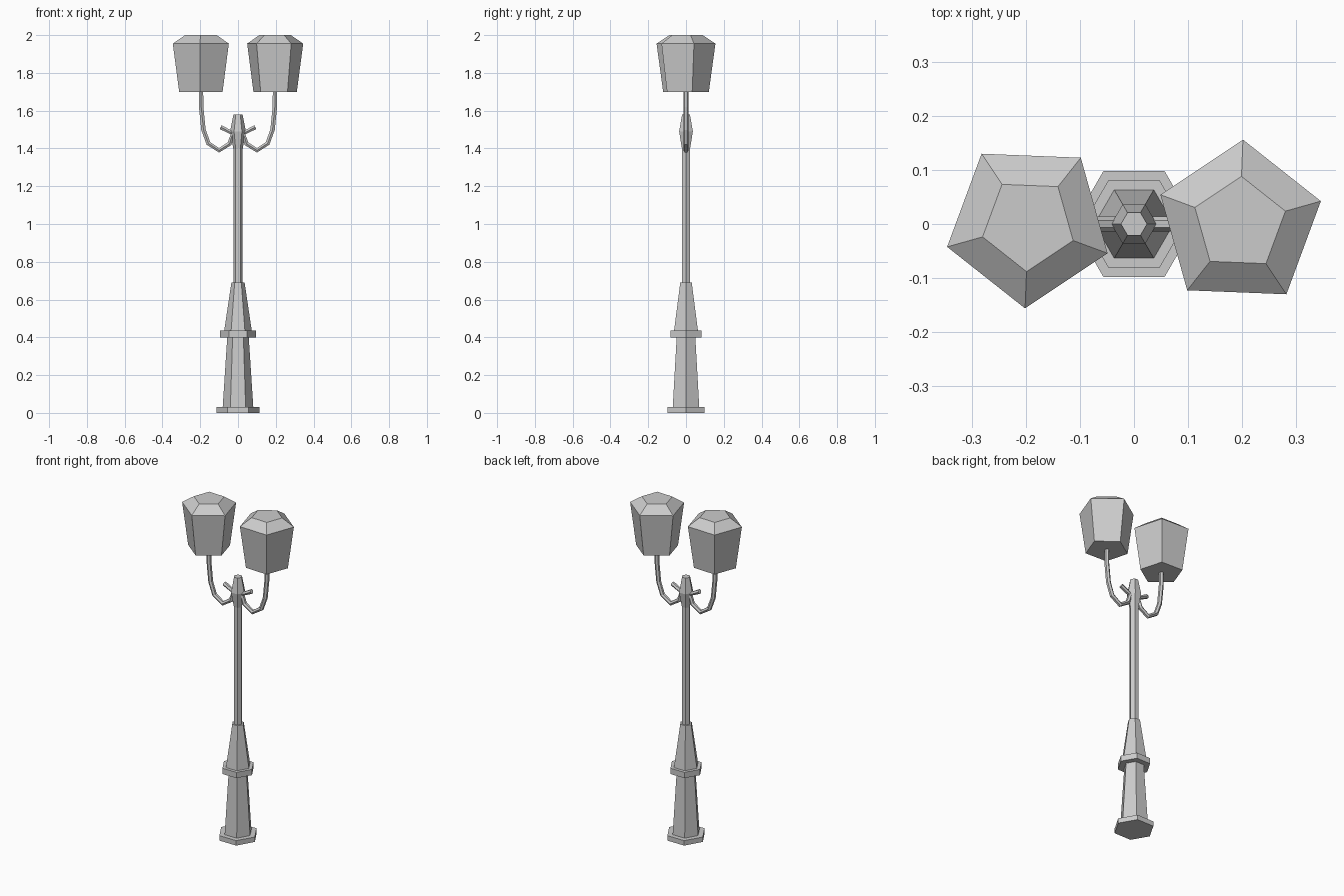
import bpy, bmesh
from math import cos, sin, pi, radians

if "Cube" in bpy.data.objects:
    bpy.data.objects.remove(bpy.data.objects["Cube"])


def loft(name, profile, sides, phase=0.0, cx=0.0):
    """Flat-faced, capped n-gon solid through (radius, z) rings."""
    bm = bmesh.new()
    rings = [[bm.verts.new((cx + r * cos(phase + 2 * pi * i / sides),
                            r * sin(phase + 2 * pi * i / sides), z))
              for i in range(sides)] for r, z in profile]
    for a, b in zip(rings, rings[1:]):
        for i in range(sides):
            j = (i + 1) % sides
            bm.faces.new((a[i], a[j], b[j], b[i]))
    bm.faces.new(rings[0][::-1])
    bm.faces.new(rings[-1])
    mesh = bpy.data.meshes.new(name)
    bm.to_mesh(mesh)
    bm.free()
    ob = bpy.data.objects.new(name, mesh)
    bpy.context.collection.objects.link(ob)
    return ob


def tube(name, path, radius):
    """Thin faceted tube following an (x, z) path."""
    cu = bpy.data.curves.new(name, 'CURVE')
    cu.dimensions = '3D'
    cu.bevel_depth = radius
    cu.bevel_resolution = 1
    cu.use_fill_caps = True
    sp = cu.splines.new('POLY')
    sp.points.add(len(path) - 1)
    sp.use_smooth = False
    for p, (x, z) in zip(sp.points, path):
        p.co = (x, 0, z, 1)
    ob = bpy.data.objects.new(name, cu)
    bpy.context.collection.objects.link(ob)
    return ob


# Hexagonal pedestal with foot plate and collar
loft("pedestal", [(0.113, 0), (0.113, 0.03), (0.081, 0.03), (0.057, 0.40),
                  (0.094, 0.40), (0.094, 0.435), (0.073, 0.435),
                  (0.035, 0.69)], 6)

# Slim pole with swollen tip
loft("pole", [(0.025, 0.685), (0.025, 1.40), (0.042, 1.49), (0.024, 1.58)], 6)

# Scrolled arms and five-sided lanterns, the left set turned half a circle
arm = [(0.196, 1.71), (0.195, 1.62), (0.183, 1.50), (0.157, 1.427),
       (0.10, 1.39), (0.045, 1.425), (0.028, 1.48), (0.092, 1.513)]
for side, s, turn in (("right", 1, 0), ("left", -1, pi)):
    tube(side + "_arm", [(s * x, z) for x, z in arm], 0.0135)
    loft(side + "_lantern", [(0.121, 1.70), (0.156, 1.955), (0.088, 2.0)],
         5, radians(15.7) + turn, s * 0.195)
